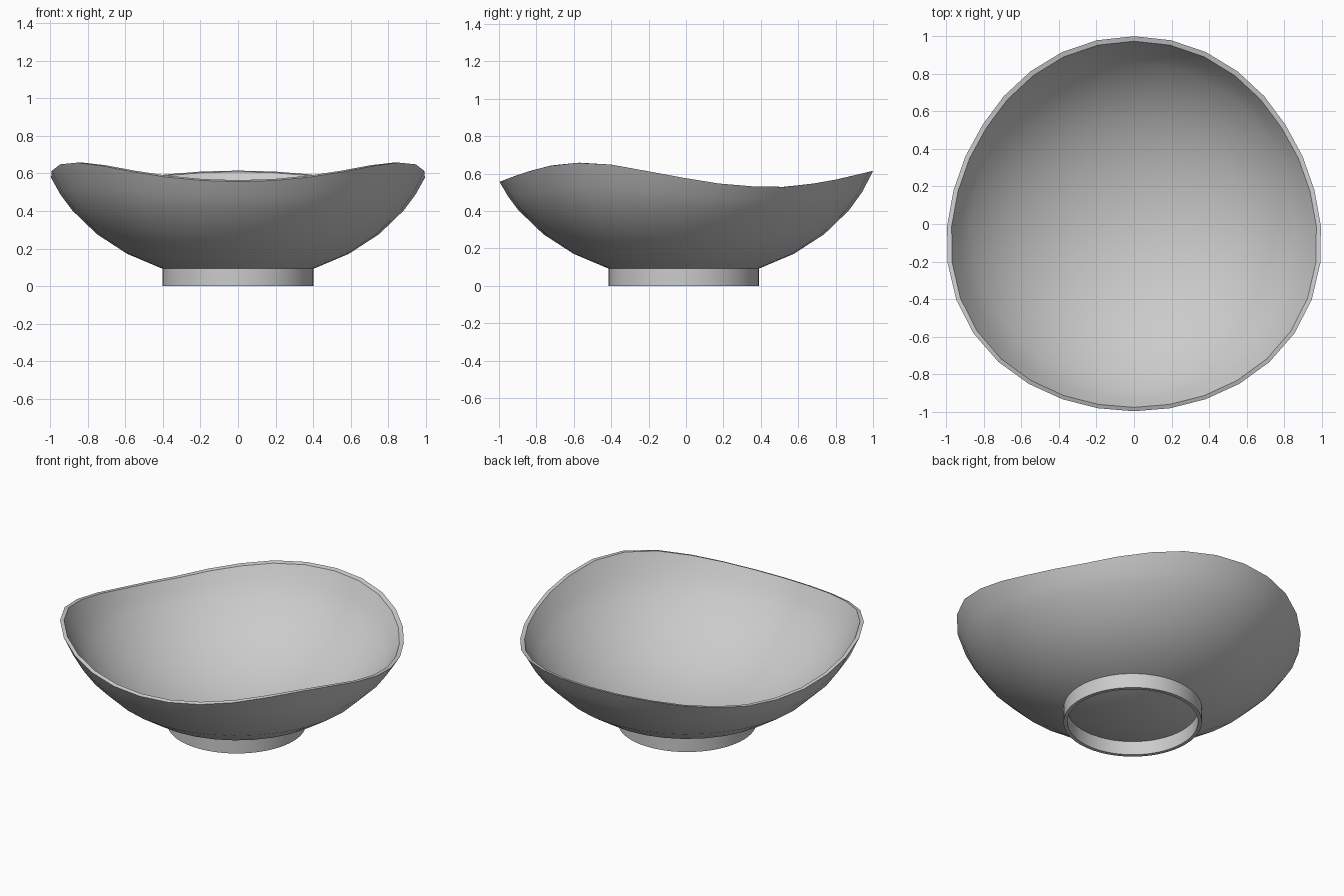
import bpy
import bmesh
import math

old = bpy.data.objects.get("Cube")
if old:
    bpy.data.objects.remove(old, do_unlink=True)

SIDES = 32
STEP = math.tau / SIDES
CENTRE_Y = -0.012
CENTRE_Z = 0.87          # centre of the squashed sphere the bowl is cut from
RADIUS, HEIGHT = 1.062, 0.84
WALL = 0.022

# Rim height as a wave running from front to back (y, z)
RIM_WAVE = [(-1, 0.555), (-0.9, 0.593), (-0.8, 0.625), (-0.7, 0.648),
            (-0.55, 0.66), (-0.4, 0.648), (-0.2, 0.612), (0, 0.575),
            (0.2, 0.543), (0.45, 0.525), (0.6, 0.533), (0.8, 0.567), (1, 0.615)]

grey = bpy.data.materials.new("plain grey")
grey.use_nodes = True
colour = (0.6, 0.6, 0.6, 1)
grey.diffuse_color = colour
grey.node_tree.nodes["Principled BSDF"].inputs["Base Color"].default_value = colour


def rim_height(y):
    y = max(-1, min(1, y))
    for (y0, z0), (y1, z1) in zip(RIM_WAVE, RIM_WAVE[1:]):
        if y <= y1:
            return z0 + (z1 - z0) * (y - y0) / (y1 - y0)
    return RIM_WAVE[-1][1]


def rim_angle(turn, radius, height):
    """Polar angle at which the shell meets the rim wave."""
    phi = 1.2
    for _ in range(12):
        z = rim_height(CENTRE_Y + radius * math.sin(phi) * math.sin(turn))
        phi = math.acos((CENTRE_Z - z) / height)
    return phi


def finish(bm, name):
    bmesh.ops.recalc_face_normals(bm, faces=bm.faces)
    mesh = bpy.data.meshes.new(name)
    bm.to_mesh(mesh)
    bm.free()
    mesh.materials.append(grey)
    obj = bpy.data.objects.new(name, mesh)
    bpy.context.collection.objects.link(obj)
    bpy.ops.object.select_all(action='DESELECT')
    obj.select_set(True)
    bpy.context.view_layer.objects.active = obj
    bpy.ops.object.shade_smooth_by_angle(angle=math.radians(35))
    return obj


def bridge(bm, a, b):
    for i in range(len(a)):
        j = (i + 1) % len(a)
        bm.faces.new((a[i], a[j], b[j], b[i]))


def shell(bm, inset):
    """One wall of the bowl; returns its rim loop."""
    radius, height = RADIUS - inset, HEIGHT - inset
    rings = [[] for _ in range(7)]
    for i in range(SIDES):
        turn = i * STEP
        top = rim_angle(turn, radius, height)
        angles = [k * STEP for k in range(1, 6)]
        angles += [(angles[-1] + top) / 2, top]
        for ring, phi in zip(rings, angles):
            r = radius * math.sin(phi)
            ring.append(bm.verts.new((r * math.cos(turn),
                                      CENTRE_Y + r * math.sin(turn),
                                      CENTRE_Z - height * math.cos(phi))))
    pole = bm.verts.new((0, CENTRE_Y, CENTRE_Z - height))
    for i in range(SIDES):
        bm.faces.new((pole, rings[0][i], rings[0][(i + 1) % SIDES]))
    for a, b in zip(rings, rings[1:]):
        bridge(bm, a, b)
    return rings[-1]


# Bowl: outer and inner walls joined by the rim
bm = bmesh.new()
bridge(bm, shell(bm, 0), shell(bm, WALL))
finish(bm, "bowl")

# Foot: open ring under the bowl
bm = bmesh.new()
loops = []
for r, z in [(0.402, 0), (0.402, 0.095), (0.38, 0.095), (0.38, 0)]:
    loops.append([bm.verts.new((r * math.cos(k * STEP / 2),
                                CENTRE_Y + r * math.sin(k * STEP / 2), z))
                  for k in range(SIDES * 2)])
for k in range(4):
    bridge(bm, loops[k], loops[(k + 1) % 4])
finish(bm, "foot_ring")
